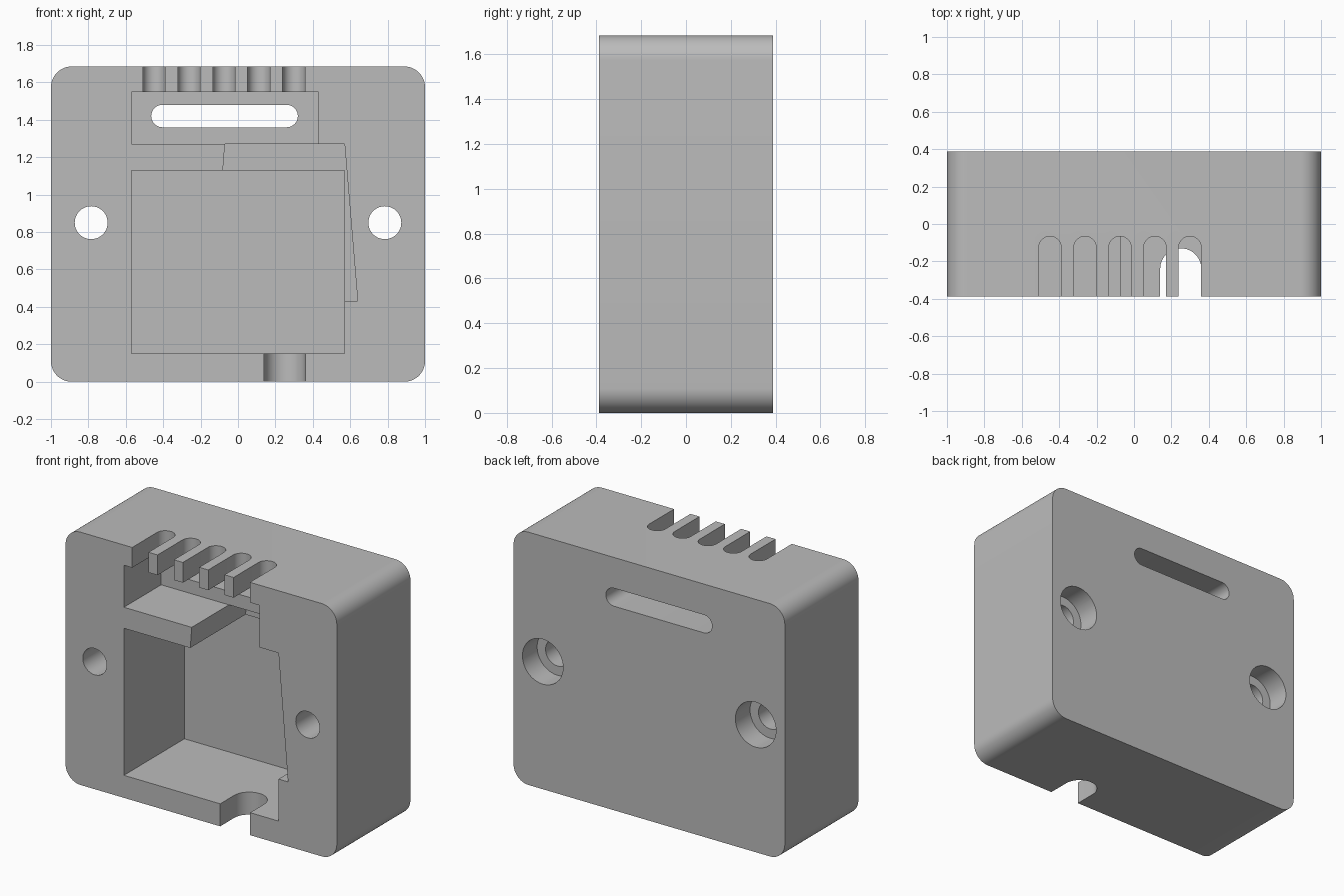
import bpy, bmesh, math

if "Cube" in bpy.data.objects:
    bpy.data.objects.remove(bpy.data.objects["Cube"])

FRONT, BACK = -0.3875, 0.3875
OUT = 0.1          # how far cutters overshoot the block

grey = bpy.data.materials.new("light grey")
grey.diffuse_color = (0.5, 0.5, 0.5, 1)
grey.use_nodes = True
grey.node_tree.nodes["Principled BSDF"].inputs["Base Color"].default_value = grey.diffuse_color


def prism(name, pts, a, b, axis="Y"):
    """Extrude a 2D outline from a to b along Y (points are x,z) or Z (points are x,y)."""
    bm = bmesh.new()
    place = (lambda p, t: (p[0], t, p[1])) if axis == "Y" else (lambda p, t: (p[0], p[1], t))
    lo = [bm.verts.new(place(p, a)) for p in pts]
    hi = [bm.verts.new(place(p, b)) for p in pts]
    bm.faces.new(lo)
    bm.faces.new(hi)
    for i in range(len(pts)):
        j = (i + 1) % len(pts)
        bm.faces.new((lo[i], lo[j], hi[j], hi[i]))
    bmesh.ops.recalc_face_normals(bm, faces=bm.faces)
    me = bpy.data.meshes.new(name)
    bm.to_mesh(me)
    bm.free()
    me.materials.append(grey)
    ob = bpy.data.objects.new(name, me)
    bpy.context.collection.objects.link(ob)
    return ob


def rect(x0, z0, x1, z1):
    return [(x0, z0), (x1, z0), (x1, z1), (x0, z1)]


def arc(cx, cy, r, a0, a1, n):
    return [(cx + r * math.cos(math.radians(a0 + (a1 - a0) * i / n)),
             cy + r * math.sin(math.radians(a0 + (a1 - a0) * i / n))) for i in range(n + 1)]


def circle(cx, cy, r, n=48):
    return arc(cx, cy, r, 0, 360, n)[:-1]


def notch(cx, r, tip):
    """Slot outline, open at the front and rounded at the inner end."""
    return [(cx - r, FRONT - OUT), (cx + r, FRONT - OUT)] + arc(cx, tip - r, r, 0, 180, 24)


# Block with rounded corners
R, H = 0.11, 1.685
outline = (arc(1 - R, R, R, -90, 0, 12) + arc(1 - R, H - R, R, 0, 90, 12)
           + arc(-1 + R, H - R, R, 90, 180, 12) + arc(-1 + R, R, R, 180, 270, 12))
housing = prism("housing", outline, FRONT, BACK)

cutters = []


def cut(*args):
    cutters.append(prism(*args))


# Front pockets: main bay, upper bay and the tapered passage joining them
cut("main_bay", rect(-0.57, 0.15, 0.57, 1.13), FRONT - OUT, 0.25)
cut("upper_bay", rect(-0.57, 1.27, 0.43, 1.55), FRONT - OUT, 0.005)
cut("tapered_passage", [(-0.07, 1.27), (0.57, 1.27), (0.64, 0.43), (0.4, 0.43), (-0.087, 1.05)],
    FRONT - OUT, 0.195)

# Long rounded window through the back
cut("back_window", arc(0.26, 1.42, 0.06, -90, 90, 16) + arc(-0.404, 1.42, 0.06, 90, 270, 16),
    -0.1, BACK + OUT)

# Comb of wire slots in the top, one wider cable slot in the bottom
for i in range(5):
    cut("wire_slot", notch(-0.449 + 0.187 * i, 0.06, -0.066), 1.5, H + OUT, "Z")
cut("cable_slot", notch(0.25, 0.11, -0.13), -OUT, 0.2, "Z")

# Counterbored screw holes
for x in (-0.785, 0.785):
    cut("screw_hole", circle(x, 0.85, 0.088), FRONT - OUT, BACK + OUT)
    cut("counterbore", circle(x, 0.85, 0.15), BACK - 0.155, BACK + OUT)

# Carve the block
bpy.context.view_layer.objects.active = housing
housing.select_set(True)
for c in cutters:
    c.hide_render = True
    m = housing.modifiers.new(c.name, "BOOLEAN")
    m.operation, m.solver, m.object = "DIFFERENCE", "EXACT", c
    bpy.ops.object.modifier_apply(modifier=m.name)
    bpy.data.objects.remove(c)

bpy.ops.object.shade_smooth_by_angle(angle=math.radians(30))
